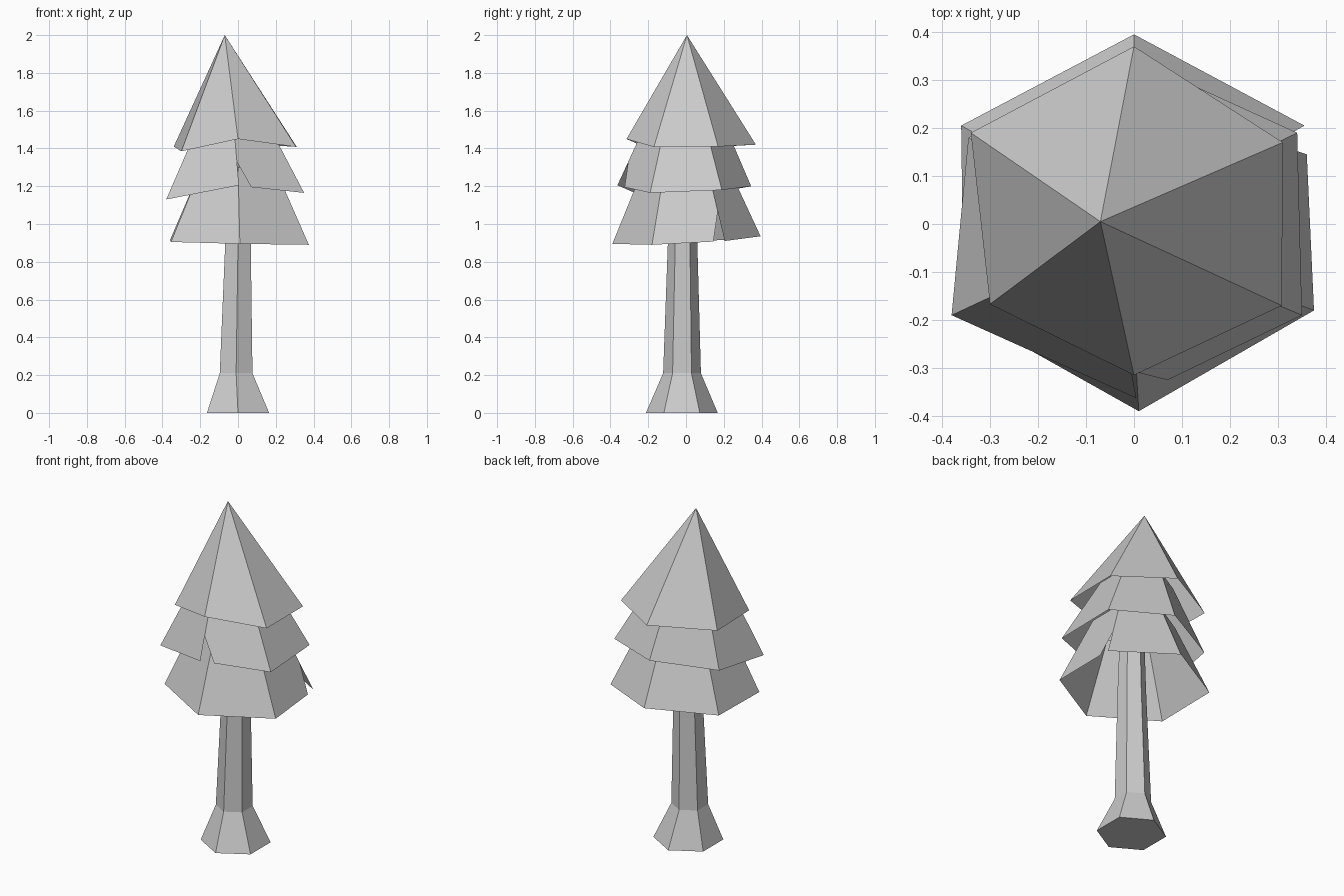
import bpy, bmesh
from math import sin, cos, radians
from mathutils import Vector

if "Cube" in bpy.data.objects:
    bpy.data.objects.remove(bpy.data.objects["Cube"])


def hexagon(cx, cy, z, r):
    # corners: back, back right, front right, front, front left, back left
    return [Vector((cx + r * cos(radians(90 - 60 * i)), cy + r * sin(radians(90 - 60 * i)), z))
            for i in range(6)]


def finish(name, bm):
    bmesh.ops.recalc_face_normals(bm, faces=bm.faces)
    mesh = bpy.data.meshes.new(name)
    bm.to_mesh(mesh)
    bm.free()
    obj = bpy.data.objects.new(name, mesh)
    bpy.context.collection.objects.link(obj)


# Flared hexagonal trunk
bm = bmesh.new()
rings = [[bm.verts.new(p) for p in hexagon(*ring)] for ring in
         [(0, -0.022, 0, 0.19), (-0.01, -0.021, 0.21, 0.1), (0, -0.018, 0.9, 0.078),
          (0, -0.016, 1.3, 0.065)]]
for low, high in zip(rings, rings[1:]):
    for i in range(6):
        j = (i + 1) % 6
        bm.faces.new((low[i], low[j], high[j], high[i]))
bm.faces.new(rings[0])
bm.faces.new(rings[-1])
finish("trunk", bm)


# Open foliage skirt; one corner may be torn part of the way up
def foliage(name, rim, top, tear=None):
    bm = bmesh.new()
    low = [bm.verts.new(p) for p in rim]
    high = [bm.verts.new(p) for p in top] if len(top) == 6 else [bm.verts.new(top[0])] * 6
    if tear:
        k, split, side, amount = tear
        loose = bm.verts.new(split)
        notch = bm.verts.new(low[k].co.lerp(high[k].co, amount))
    for i in range(6):
        j = (i + 1) % 6
        loop = [low[i], low[j]]
        if tear and j == k:
            loop[1] = loose if side == "before" else low[k]
            loop.append(notch)
        loop.append(high[j])
        if high[i] is not high[j]:
            loop.append(high[i])
        if tear and i == k:
            loop[0] = loose if side == "after" else low[k]
            loop.append(notch)
        bm.faces.new(loop)
    finish(name, bm)


foliage("lower_foliage",
        [(0, 0.395, 0.935), (0.355, 0.205, 0.91), (0.375, -0.18, 0.89),
         (0.01, -0.39, 0.895), (-0.355, -0.185, 0.905), (-0.36, 0.205, 0.915)],
        hexagon(0, 0, 1.3, 0.225), (1, (0.36, 0.145, 0.907), "after", 0.4))
foliage("middle_foliage",
        [(0, 0.345, 1.2), (0.34, 0.19, 1.18), (0.35, -0.19, 1.165),
         (0.005, -0.363, 1.205), (-0.38, -0.19, 1.13), (-0.345, 0.18, 1.17)],
        hexagon(-0.025, -0.005, 1.55, 0.2), (3, (0.07, -0.325, 1.195), "before", 0.36))
foliage("upper_foliage",
        [(0, 0.37, 1.42), (0.31, 0.17, 1.41), (0.308, -0.17, 1.408),
         (0, -0.315, 1.45), (-0.3, -0.167, 1.385), (-0.34, 0.19, 1.41)],
        [(-0.07, 0.005, 2.0)])
